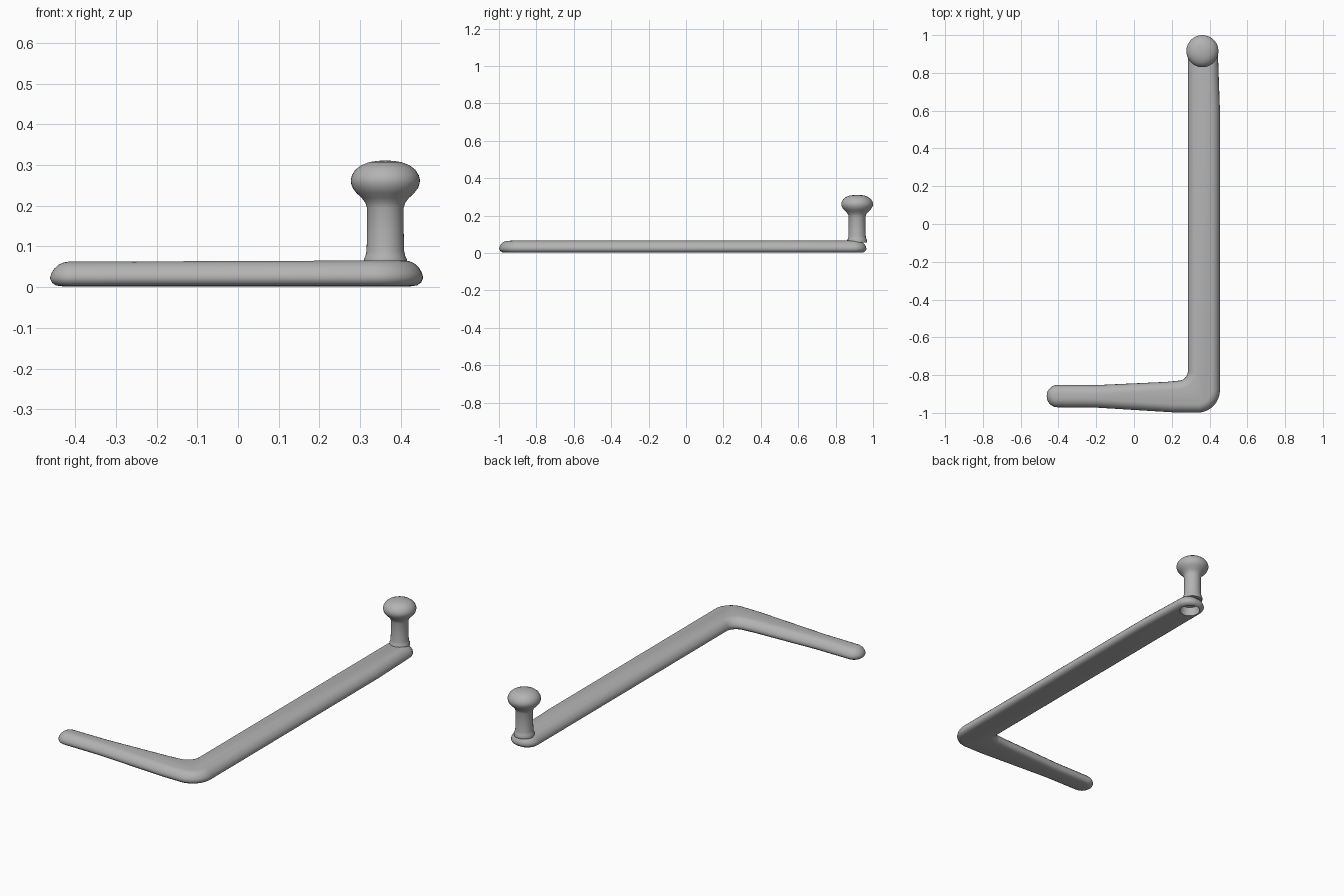
import bpy, bmesh, math
from mathutils import Vector

cube = bpy.data.objects.get("Cube")
if cube:
    bpy.data.objects.remove(cube, do_unlink=True)

gray = bpy.data.materials.new("plain gray")
gray.use_nodes = True
gray.diffuse_color = (0.45, 0.45, 0.45, 1)
gray.node_tree.nodes["Principled BSDF"].inputs["Base Color"].default_value = gray.diffuse_color


def skin(name, rings):
    """Closed solid through a stack of rings, capped at both ends."""
    bm = bmesh.new()
    loops = [[bm.verts.new(p) for p in ring] for ring in rings]
    n = len(loops[0])
    for a, b in zip(loops, loops[1:]):
        for i in range(n):
            j = (i + 1) % n
            bm.faces.new((a[i], a[j], b[j], b[i]))
    bm.faces.new(loops[0][::-1])
    bm.faces.new(loops[-1])
    bmesh.ops.recalc_face_normals(bm, faces=bm.faces)
    mesh = bpy.data.meshes.new(name)
    bm.to_mesh(mesh)
    bm.free()
    mesh.materials.append(gray)
    obj = bpy.data.objects.new(name, mesh)
    bpy.context.collection.objects.link(obj)
    return obj


def activate(obj):
    bpy.ops.object.select_all(action='DESELECT')
    obj.select_set(True)
    bpy.context.view_layer.objects.active = obj


def lathe(name, centre, profile, sides=40):
    rings = []
    for r, z in profile:
        rings.append([(centre[0] + r * math.cos(math.tau * i / sides),
                       centre[1] + r * math.sin(math.tau * i / sides), z)
                      for i in range(sides)])
    return skin(name, rings)


def rounded_outline(corners, steps=10):
    """Points and outward normals of a counter-clockwise filleted polygon."""
    result = []
    for i, (x, y, r) in enumerate(corners):
        p = Vector((x, y))
        before = (p - Vector(corners[i - 1][:2])).normalized()
        after = (Vector(corners[(i + 1) % len(corners)][:2]) - p).normalized()
        turn = math.atan2(before.x * after.y - before.y * after.x, before.dot(after))
        sign = 1 if turn > 0 else -1
        n0 = Vector((before.y, -before.x))
        start = p - before * r * math.tan(abs(turn) / 2)
        centre = start - n0 * r * sign
        a0 = math.atan2(n0.y, n0.x)
        for k in range(steps + 1):
            a = a0 + turn * k / steps
            n = Vector((math.cos(a), math.sin(a)))
            result.append((centre + n * r * sign, n))
    return result


# Flat L-shaped bar with softly rounded edges
corners = [(-0.462, -0.97, 0.058), (-0.2, -0.972, 0.1), (0.22, -0.998, 0.1),
           (0.455, -1.0, 0.12), (0.455, 0.6, 0.3), (0.442, 0.965, 0.072),
           (0.286, 0.965, 0.072), (0.285, -0.825, 0.05), (0.17, -0.836, 0.1),
           (-0.2, -0.853, 0.1), (-0.462, -0.852, 0.057)]
section = [(0.03, 0.002), (0.015, 0.004), (0.005, 0.011), (0, 0.022),
           (0.003, 0.034), (0.01, 0.046), (0.022, 0.057), (0.034, 0.062), (0.045, 0.064)]
outline = rounded_outline(corners)
rings = []
for inset, z in section:
    ring = []
    for p, n in outline:
        q = p - n * inset
        ring.append((q.x, q.y, z * (1 + 0.06 * q.x)))
    rings.append(ring)
bar = skin("bent_bar", rings)

# Round recess underneath the post
cutter = lathe("recess_cutter", (0.362, 0.893), [(0.053, -0.05), (0.053, 0.012), (0.046, 0.048)])
cutter.hide_render = True
cut = bar.modifiers.new("recess", 'BOOLEAN')
cut.operation = 'DIFFERENCE'
cut.solver = 'EXACT'
cut.object = cutter
activate(bar)
bpy.ops.object.modifier_apply(modifier=cut.name)
bpy.data.objects.remove(cutter, do_unlink=True)

# Post with flared foot and mushroom-shaped knob
knob = lathe("post_and_knob", (0.362, 0.915), [
    (0.052, 0.055), (0.053, 0.068), (0.049, 0.076), (0.046, 0.09), (0.045, 0.14),
    (0.045, 0.195), (0.049, 0.207), (0.058, 0.219), (0.071, 0.231), (0.08, 0.243),
    (0.084, 0.254), (0.085, 0.263), (0.082, 0.275), (0.074, 0.288), (0.06, 0.299),
    (0.04, 0.307), (0.02, 0.31), (0.004, 0.311)])

for obj in (bar, knob):
    activate(obj)
    bpy.ops.object.shade_smooth_by_angle(angle=math.radians(40))
